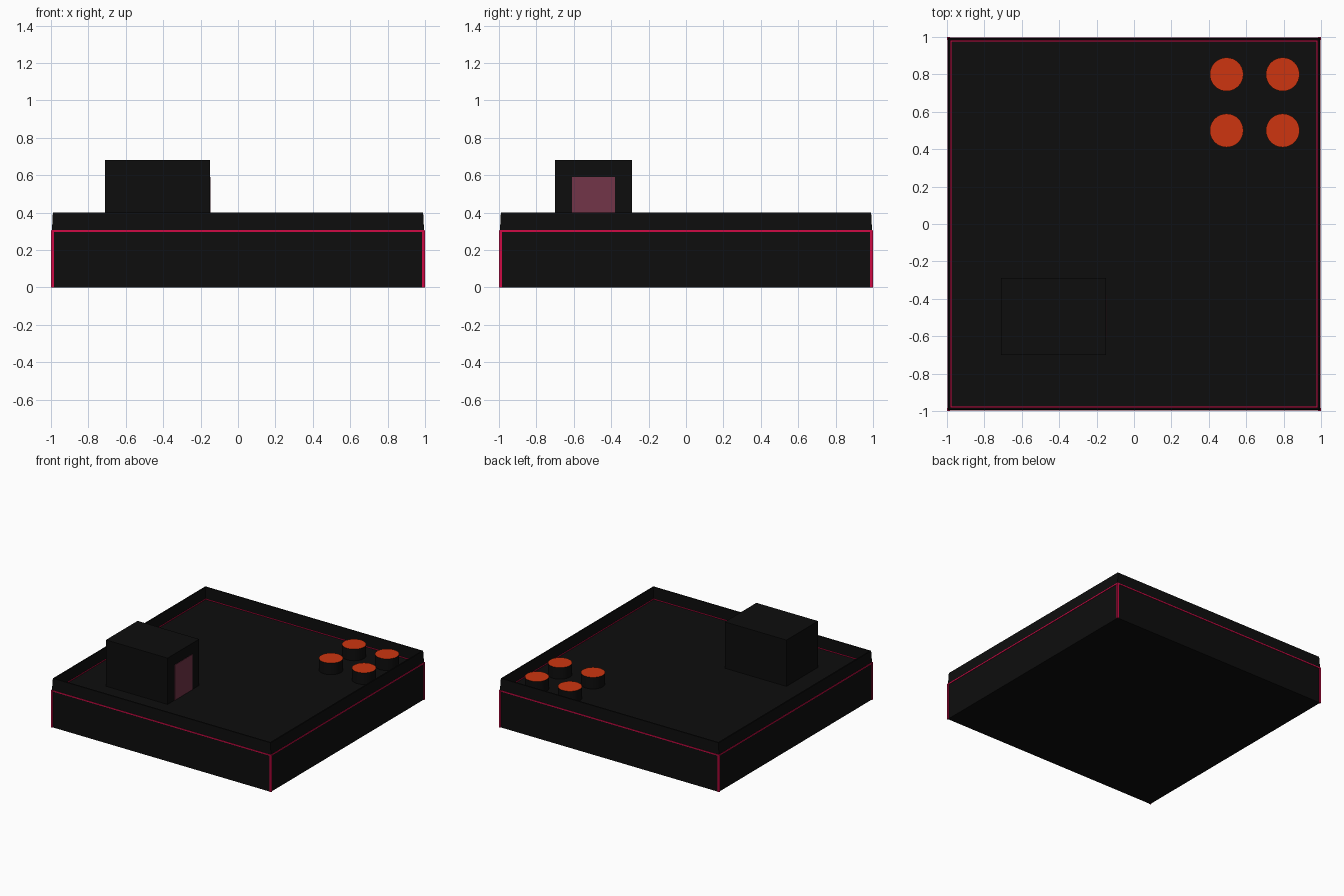
import bpy
import bmesh
import math

if "Cube" in bpy.data.objects:
    bpy.data.objects.remove(bpy.data.objects["Cube"])


def material(name, rgb):
    m = bpy.data.materials.new(name)
    m.diffuse_color = (*rgb, 1.0)
    m.use_nodes = True
    m.node_tree.nodes["Principled BSDF"].inputs["Base Color"].default_value = m.diffuse_color
    return m


BLACK = material("black", (0.004, 0.004, 0.004))
PINK = material("hot pink", (0.62, 0.003, 0.06))
ORANGE = material("orange", (0.61, 0.036, 0.005))
MAUVE = material("mauve", (0.17, 0.035, 0.065))


def finish(name, bm, *mats):
    bmesh.ops.recalc_face_normals(bm, faces=bm.faces)
    me = bpy.data.meshes.new(name)
    bm.to_mesh(me)
    bm.free()
    for m in mats:
        me.materials.append(m)
    ob = bpy.data.objects.new(name, me)
    bpy.context.collection.objects.link(ob)
    return ob


def box(name, lo, hi, mat):
    bm = bmesh.new()
    bmesh.ops.create_cube(bm, size=1)
    for v in bm.verts:
        v.co = [(a + b) / 2 + c * (b - a) for a, b, c in zip(lo, hi, v.co)]
    return finish(name, bm, mat)


def square_ring(name, profile, mat):
    """Sweep a closed (half width, height) profile around a square."""
    bm = bmesh.new()
    corners = [(-1, -1), (1, -1), (1, 1), (-1, 1)]
    rows = [[bm.verts.new((sx * r, sy * r, z)) for r, z in profile] for sx, sy in corners]
    n = len(profile)
    for i in range(4):
        a, b = rows[i], rows[(i + 1) % 4]
        for j in range(n):
            k = (j + 1) % n
            bm.faces.new((a[j], b[j], b[k], a[k]))
    return finish(name, bm, mat)


# Building block and raised roof edge
box("building_block", (-0.995, -0.995, 0), (0.995, 0.995, 0.3), BLACK)
square_ring("parapet", [(0.995, 0.3), (0.99, 0.4), (0.98, 0.4), (0.98, 0.3)], BLACK)

# Glowing trim around the roof line and up the corners
square_ring("roof_trim", [(0.998, 0.296), (0.998, 0.306), (0.976, 0.306), (0.976, 0.296)], PINK)
for sx in (-1, 1):
    for sy in (-1, 1):
        xs = sorted((sx * 0.985, sx))
        ys = sorted((sy * 0.985, sy))
        box("corner_trim", (xs[0], ys[0], 0), (xs[1], ys[1], 0.304), PINK)

# Roof access hut with its door
box("roof_hut", (-0.71, -0.70, 0.29), (-0.15, -0.29, 0.68), BLACK)
box("hut_door", (-0.152, -0.61, 0.3), (-0.147, -0.38, 0.59), MAUVE)

# Round vents with orange tops
for x in (0.495, 0.795):
    for y in (0.5, 0.8):
        bm = bmesh.new()
        bmesh.ops.create_cone(bm, cap_ends=True, segments=32,
                              radius1=0.09, radius2=0.09, depth=0.105)
        bmesh.ops.translate(bm, verts=bm.verts, vec=(x, y, 0.3425))
        bm.normal_update()
        for f in bm.faces:
            f.material_index = 1 if f.normal.z > 0.9 else 0
            f.smooth = abs(f.normal.z) < 0.5
        for e in bm.edges:
            e.smooth = e.calc_face_angle(0) < math.radians(30)
        finish("roof_vent", bm, BLACK, ORANGE)
